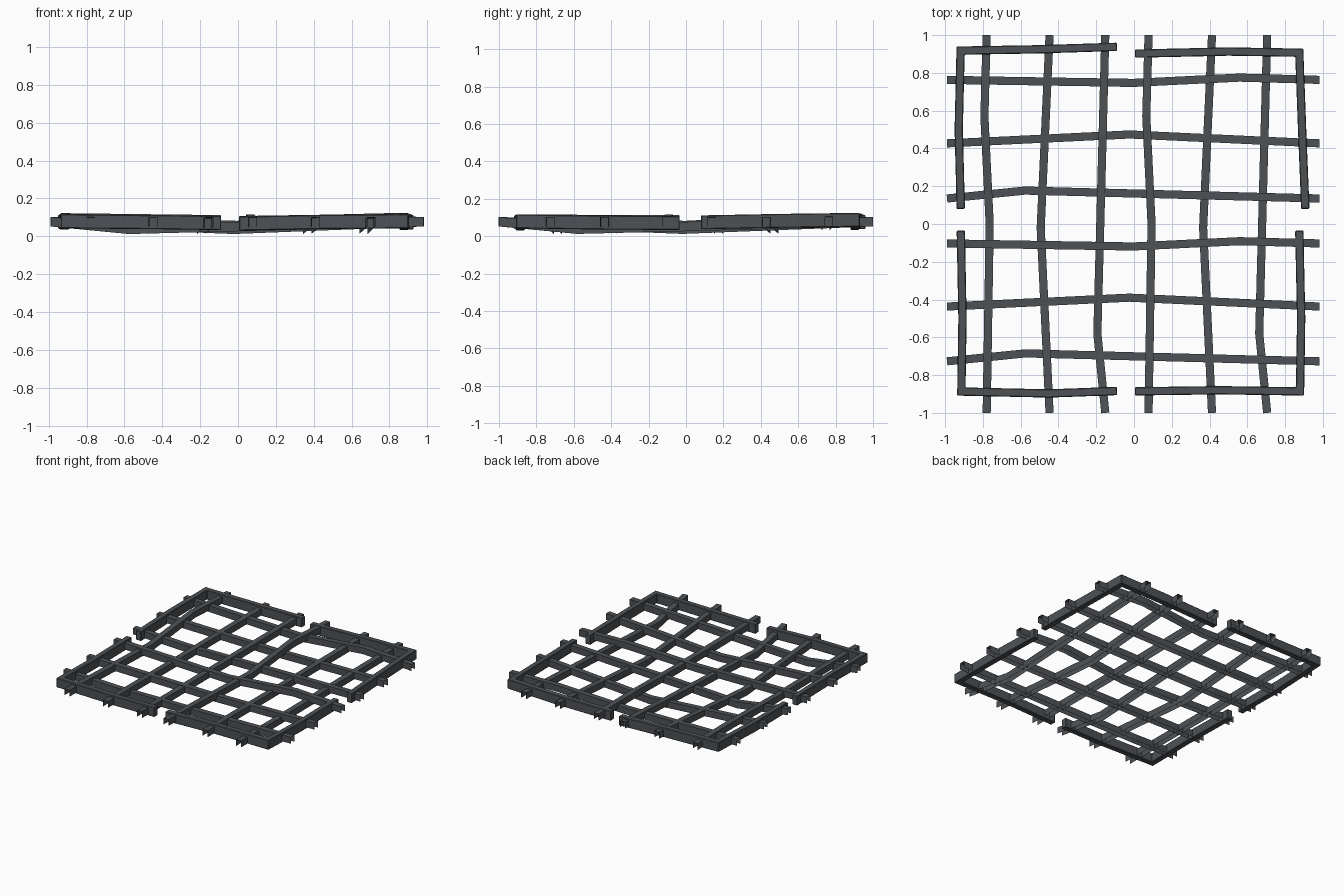
import bpy, bmesh
from mathutils import Vector

if "Cube" in bpy.data.objects:
    bpy.data.objects.remove(bpy.data.objects["Cube"])

iron = bpy.data.materials.new("dark_iron")
iron.diffuse_color = (0.075, 0.083, 0.092, 1)
iron.use_nodes = True
iron.node_tree.nodes["Principled BSDF"].inputs["Base Color"].default_value = iron.diffuse_color


def sweep(name, pts, w, h, closed):
    """Box section (closed) or open-bottomed channel swept along a path with mitred corners."""
    bm = bmesh.new()
    P = [Vector(p) for p in pts]
    rings = []
    for i, p in enumerate(P):
        a = P[max(i - 1, 0)]
        b = P[min(i + 1, len(P) - 1)]
        d1 = (p - a).to_2d() if i else (b - p).to_2d()
        d2 = (b - p).to_2d() if i < len(P) - 1 else d1
        d1.normalize()
        d2.normalize()
        n = Vector((-d1.y - d2.y, d1.x + d2.x)).normalized()
        k = w / 2 / max(0.3, n.dot(Vector((-d1.y, d1.x))))
        s = Vector((n.x * k, n.y * k, 0))
        up = Vector((0, 0, h / 2))
        rings.append([bm.verts.new(q) for q in
                      (p - s - up, p - s + up, p + s + up, p + s - up)])
    for r, t in zip(rings, rings[1:]):
        for j in range(4 if closed else 3):
            k = (j + 1) % 4
            bm.faces.new((r[j], r[k], t[k], t[j]))
    if closed:
        bm.faces.new(rings[0][::-1])
        bm.faces.new(rings[-1])
        bmesh.ops.recalc_face_normals(bm, faces=bm.faces[:])
    else:
        bm.normal_update()
        top = max(bm.faces, key=lambda f: abs(f.normal.z))
        if top.normal.z < 0:
            bmesh.ops.reverse_faces(bm, faces=bm.faces[:])
    me = bpy.data.meshes.new(name)
    bm.to_mesh(me)
    bm.free()
    me.materials.append(iron)
    ob = bpy.data.objects.new(name, me)
    bpy.context.collection.objects.link(ob)
    if closed:
        m = ob.modifiers.new("worn_edges", 'BEVEL')
        m.width = 0.004
        m.segments = 1
    return ob


# three bent bar shapes: (position along, sideways, vertical)
shapes = [
    [(-1, 0, 0), (0, -0.016, -0.02), (0.57, 0.012, 0.013), (1, 0, 0)],
    [(-1, 0, 0), (-0.02, 0.047, -0.04), (1, 0, 0)],
    [(-1, 0, 0), (-0.58, 0.042, -0.04), (1, 0, 0)],
]
Z, W, H = 0.077, 0.043, 0.05

# bars running left to right
for i, y in enumerate([0.763, 0.427, 0.135, -0.103, -0.437, -0.727]):
    sweep(f"cross_bar_{i+1}", [(t * 0.986 - 0.004, y + s, Z + v) for t, s, v in shapes[i % 3]], W, H, False)
# bars running front to back
for i, x in enumerate([-0.78, -0.447, -0.152, 0.077, 0.413, 0.705]):
    sweep(f"long_bar_{i+1}", [(x - s, t, Z + v) for t, s, v in shapes[i % 3]], W, H, False)

# four broken corner pieces of the outer frame
frames = {
    "frame_back_left": [(-0.917, 0.08, 0.072), (-0.928, 0.5, 0.077), (-0.918, 0.918, 0.085),
                        (-0.5, 0.925, 0.08), (-0.09, 0.938, 0.075)],
    "frame_back_right": [(0.005, 0.902, 0.07), (0.5, 0.913, 0.078), (0.875, 0.907, 0.087),
                         (0.89, 0.5, 0.082), (0.907, 0.08, 0.074)],
    "frame_front_left": [(-0.917, -0.035, 0.075), (-0.908, -0.5, 0.077), (-0.914, -0.887, 0.079),
                         (-0.45, -0.897, 0.075), (-0.09, -0.884, 0.07)],
    "frame_front_right": [(0.875, -0.035, 0.07), (0.885, -0.5, 0.073), (0.879, -0.886, 0.079),
                          (0.45, -0.88, 0.076), (0.005, -0.886, 0.067)],
}
for name, path in frames.items():
    sweep(name, path, 0.044, 0.074, True)
